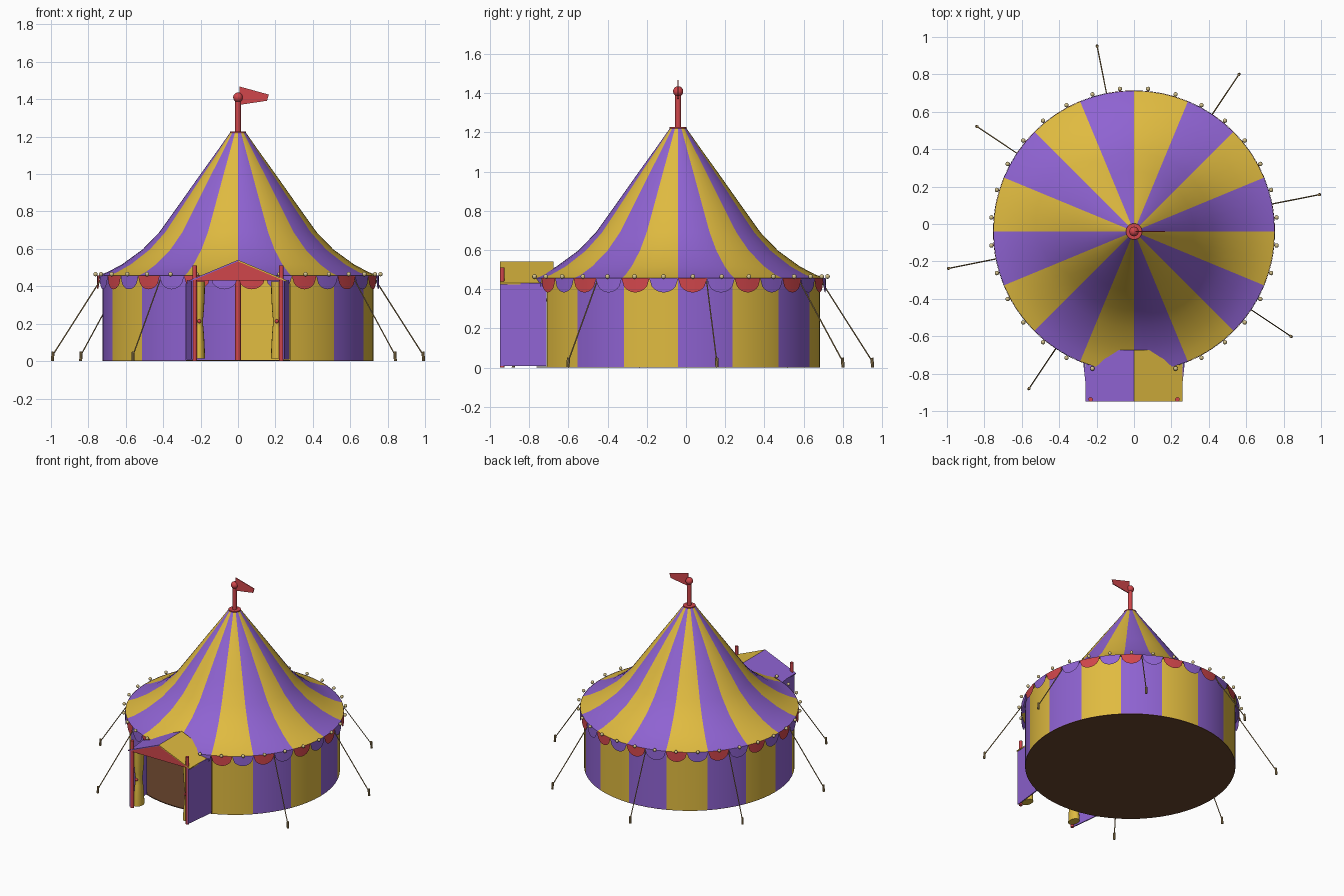
import bpy, bmesh, math
from mathutils import Vector

if "Cube" in bpy.data.objects:
    bpy.data.objects.remove(bpy.data.objects["Cube"])

CY = -0.04          # tent axis sits slightly forward of the origin
SEG = 64            # four facets per stripe


def material(name, rgb):
    m = bpy.data.materials.new(name)
    lin = [((c / 255 + 0.055) / 1.055) ** 2.4 for c in rgb]
    m.diffuse_color = (*lin, 1)
    m.use_nodes = True
    m.node_tree.nodes["Principled BSDF"].inputs["Base Color"].default_value = m.diffuse_color
    return m


YELLOW = material("yellow canvas", (224, 187, 64))
PURPLE = material("purple canvas", (143, 99, 210))
RED = material("red trim", (208, 70, 75))
BROWN = material("brown floor", (104, 68, 45))
TAN = material("tan rope and wood", (165, 138, 90))
BULB = material("warm bulb", (212, 194, 140))


def make(name, bm, mats, smooth=True):
    bmesh.ops.recalc_face_normals(bm, faces=bm.faces)
    me = bpy.data.meshes.new(name)
    bm.to_mesh(me)
    bm.free()
    ob = bpy.data.objects.new(name, me)
    bpy.context.collection.objects.link(ob)
    for m in mats:
        me.materials.append(m)
    if smooth:
        bpy.context.view_layer.objects.active = ob
        ob.select_set(True)
        bpy.ops.object.shade_smooth_by_angle(angle=math.radians(35))
        ob.select_set(False)
    return ob


def polar(r, a, z):
    return Vector((r * math.cos(a), CY + r * math.sin(a), z))


def striped_lathe(name, profile, skip=()):
    """Revolve (r, z) points; stripe colour alternates by sector."""
    bm = bmesh.new()
    rings = [[bm.verts.new(polar(r, 2 * math.pi * i / SEG, z)) for i in range(SEG)]
             for r, z in profile]
    for lo, hi in zip(rings, rings[1:]):
        for i in range(SEG):
            sector = i // 4
            if sector in skip:
                continue
            j = (i + 1) % SEG
            f = bm.faces.new((lo[i], lo[j], hi[j], hi[i]))
            f.material_index = sector % 2
    loose = [v for v in bm.verts if not v.link_faces]
    bmesh.ops.delete(bm, geom=loose, context='VERTS')
    return make(name, bm, [PURPLE, YELLOW])


def add_rod(bm, a, b, r, n=12):
    a, b = Vector(a), Vector(b)
    d = b - a
    res = bmesh.ops.create_cone(bm, cap_ends=True, segments=n, radius1=r, radius2=r, depth=d.length)
    q = Vector((0, 0, 1)).rotation_difference(d)
    for v in res['verts']:
        v.co = q @ v.co + (a + b) / 2


def add_ball(bm, p, r, u=12, v=8):
    res = bmesh.ops.create_uvsphere(bm, u_segments=u, v_segments=v, radius=r)
    bmesh.ops.translate(bm, verts=res['verts'], vec=p)


def slab(name, pts, offset, mats):
    """Extrude a polygon along an offset vector."""
    bm = bmesh.new()
    f = bm.faces.new([bm.verts.new(p) for p in pts])
    ext = bmesh.ops.extrude_face_region(bm, geom=[f])
    bmesh.ops.translate(bm, vec=offset,
                        verts=[e for e in ext['geom'] if isinstance(e, bmesh.types.BMVert)])
    return make(name, bm, mats, smooth=False)


# Tent walls (open for the doorway) and swept roof
striped_lathe("tent_wall", [(0.725, 0.003), (0.725, 0.458)], skip=(11, 12))
striped_lathe("tent_roof", [(0.752, 0.456), (0.70, 0.475), (0.62, 0.517), (0.51, 0.597),
                            (0.42, 0.69), (0.32, 0.83), (0.20, 1.0), (0.11, 1.125), (0.042, 1.222)])

# Floor disc
bm = bmesh.new()
add_rod(bm, (0, CY, 0), (0, CY, 0.006), 0.724, SEG)
make("floor", bm, [BROWN])

# Scalloped valance
bm = bmesh.new()
STEP = 2 * math.pi / 32
for i in range(32):
    top, bot = [], []
    for k in range(13):
        t = k / 12
        a = (i + t) * STEP
        drop = 0.07 * math.sqrt(max(0.0, 1 - (2 * t - 1) ** 2))
        top.append(bm.verts.new(polar(0.752, a, 0.458)))
        bot.append(bm.verts.new(polar(0.754, a, 0.454 - drop)))
    for k in range(12):
        f = bm.faces.new((top[k], bot[k], bot[k + 1], top[k + 1]))
        f.material_index = i % 2
make("valance", bm, [RED, PURPLE])

# Bulbs around the eave
bm = bmesh.new()
for i in range(32):
    add_ball(bm, polar(0.766, (i + 0.5) * STEP, 0.465), 0.012, 10, 6)
make("eave_bulbs", bm, [BULB])

# Centre mast, collar and finial
bm = bmesh.new()
add_rod(bm, (0, CY, 0.004), (0, CY, 1.40), 0.015, 16)
add_rod(bm, (0, CY, 1.212), (0, CY, 1.228), 0.043, 24)
add_ball(bm, (0, CY, 1.41), 0.026, 16, 12)
make("mast", bm, [RED])

# Pennant
slab("pennant", [(0.008, CY - 0.003, 1.37), (0.155, CY - 0.003, 1.392),
                 (0.165, CY - 0.003, 1.425), (0.008, CY - 0.003, 1.468)], (0, 0.006, 0), [RED])

# Guy ropes and stakes, leaving the entrance side free
ropes, stakes = bmesh.new(), bmesh.new()
for k in range(8):
    if k == 6:
        continue
    a = math.radians(11.25 + 45 * k)
    add_rod(ropes, polar(0.745, a, 0.44), polar(1.008, a, 0.035), 0.0035, 6)
    add_rod(stakes, polar(1.012, a, 0), polar(1.008, a, 0.05), 0.008, 8)
make("guy_ropes", ropes, [TAN])
make("stakes", stakes, [TAN])

# Porch, built once per side
for s, side, cloth in ((-1, "left", PURPLE), (1, "right", YELLOW)):
    slab(f"porch_roof_{side}",
         [(0, -0.95, 0.541), (s * 0.26, -0.95, 0.432), (s * 0.26, -0.675, 0.432), (0, -0.675, 0.541)],
         (0, 0, -0.008), [cloth])
    slab(f"porch_side_{side}",
         [(s * 0.248, -0.95, 0.008), (s * 0.275, -0.712, 0.008),
          (s * 0.275, -0.712, 0.432), (s * 0.248, -0.95, 0.432)],
         (-s * 0.008, 0, 0), [PURPLE])

    bm = bmesh.new()
    add_rod(bm, (s * 0.232, -0.938, 0), (s * 0.232, -0.938, 0.51), 0.012)
    make(f"porch_post_{side}", bm, [RED])

    # Gathered curtain, pinched at the tie
    bm = bmesh.new()
    rings = []
    for z, r in ((0.015, 1.0), (0.09, 0.92), (0.17, 0.75), (0.21, 0.62),
                 (0.25, 0.75), (0.33, 0.92), (0.425, 1.0)):
        ring = []
        for i in range(16):
            t = 2 * math.pi * i / 16
            ring.append(bm.verts.new((s * 0.208 + 0.032 * r * math.cos(t),
                                      -0.892 + 0.048 * r * math.sin(t), z)))
        rings.append(ring)
    for lo, hi in zip(rings, rings[1:]):
        for i in range(16):
            j = (i + 1) % 16
            bm.faces.new((lo[i], lo[j], hi[j], hi[i]))
    bm.faces.new(rings[0])
    bm.faces.new(rings[-1])
    make(f"curtain_{side}", bm, [YELLOW])

    bm = bmesh.new()
    add_ball(bm, (s * 0.207, -0.925, 0.213), 0.011)
    make(f"curtain_tie_{side}", bm, [RED])

# Red front gable
slab("porch_gable", [(-0.25, -0.95, 0.43), (0.25, -0.95, 0.43), (0, -0.95, 0.535)],
     (0, 0.01, 0), [RED])
